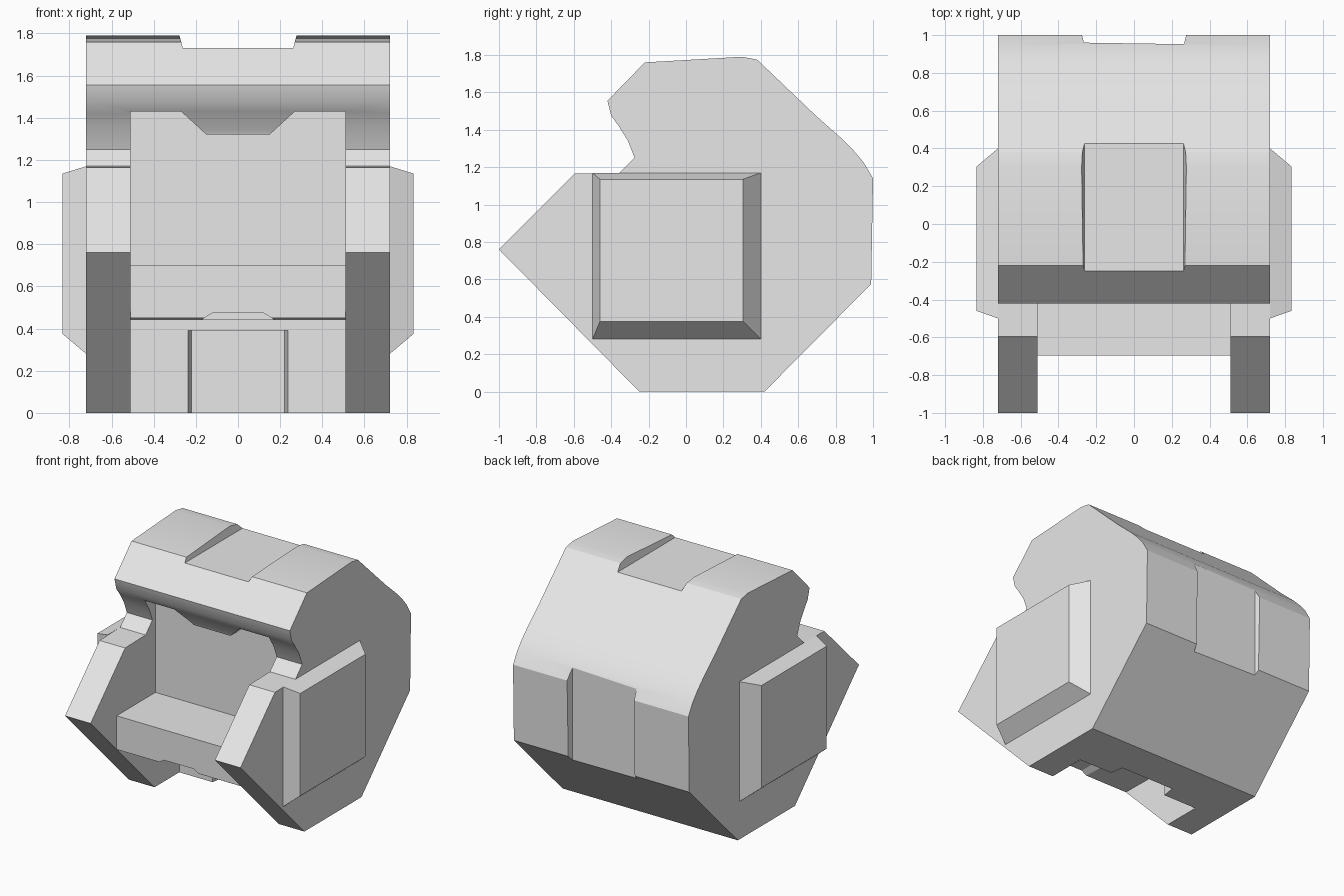
import bpy, bmesh, math

old = bpy.data.objects.get("Cube")
if old:
    bpy.data.objects.remove(old, do_unlink=True)

grey = bpy.data.materials.new("plain_grey")
grey.use_nodes = True
grey.diffuse_color = (0.8, 0.8, 0.8, 1)
for node in grey.node_tree.nodes:
    if node.type == 'BSDF_PRINCIPLED':
        node.inputs["Base Color"].default_value = grey.diffuse_color


def place(axis, a, b, t):
    """Put a profile point (a, b) at distance t along the axis."""
    return {'x': (t, a, b), 'y': (a, t, b), 'z': (a, b, t)}[axis]


def loft(name, axis, start, end, t0, t1):
    """Solid between two matching outlines on planes t0 and t1."""
    bm = bmesh.new()
    lo = [bm.verts.new(place(axis, a, b, t0)) for a, b in start]
    hi = [bm.verts.new(place(axis, a, b, t1)) for a, b in end]
    bm.faces.new(lo)
    bm.faces.new(hi)
    n = len(lo)
    for i in range(n):
        j = (i + 1) % n
        bm.faces.new((lo[i], lo[j], hi[j], hi[i]))
    bmesh.ops.recalc_face_normals(bm, faces=bm.faces)
    mesh = bpy.data.meshes.new(name)
    bm.to_mesh(mesh)
    bm.free()
    mesh.materials.append(grey)
    obj = bpy.data.objects.new(name, mesh)
    bpy.context.collection.objects.link(obj)
    return obj


def prism(name, axis, outline, t0, t1):
    return loft(name, axis, outline, outline, t0, t1)


def activate(obj):
    bpy.ops.object.select_all(action='DESELECT')
    obj.select_set(True)
    bpy.context.view_layer.objects.active = obj


def cut(obj, cutter):
    """Subtract the cutter, then discard it."""
    cutter.hide_render = True
    mod = obj.modifiers.new("cut", 'BOOLEAN')
    mod.operation = 'DIFFERENCE'
    mod.solver = 'EXACT'
    mod.object = cutter
    activate(obj)
    bpy.ops.object.modifier_apply(modifier=mod.name)
    bpy.data.objects.remove(cutter, do_unlink=True)


def trapezoid(w0, v0, w1, v1):
    return [(-w0, v0), (w0, v0), (w1, v1), (-w1, v1)]


def rect(a0, b0, a1, b1):
    return [(a0, b0), (a1, b0), (a1, b1), (a0, b1)]


# Helmet shell: side profile (y, z) swept across the width
shell_profile = [
    (-0.25, 0), (0.42, 0), (0.99, 0.575), (1.0, 1.14),            # base and back
    (0.95, 1.225), (0.895, 1.29), (0.83, 1.355), (0.70, 1.47),    # rounded nape
    (0.38, 1.775), (0.30, 1.79), (-0.22, 1.76),                   # crown
    (-0.42, 1.555), (-0.40, 1.475), (-0.36, 1.42),                # brow
    (-0.31, 1.34), (-0.275, 1.25), (-0.355, 1.17),                # visor hollow
    (-0.595, 1.165), (-1.0, 0.76)]                                # cheek guard
shell = prism("helmet_shell", 'x', shell_profile, -0.72, 0.72)

# Face opening above and below the chin ledge, leaving the brow tongue
opening_profile = [
    (-1.2, 1.43), (-0.24, 1.43), (-0.24, 0.70), (-0.695, 0.70),
    (-0.695, 0.45), (0.04, 0.44), (0.04, -0.1), (-1.2, -0.1)]
opening = prism("face_opening", 'x', opening_profile, -0.51, 0.51)
tongue = trapezoid(0.15, 1.32, 0.346, 1.50)
cut(opening, prism("brow_tongue", 'y', tongue, -1.4, 0.0))
cut(shell, opening)

# Chin notch and the recess below it
cut(shell, prism("chin_notch", 'y', trapezoid(0.24, 0.40, 0.12, 0.475), -0.9, 0.03))
cut(shell, prism("neck_recess", 'z', trapezoid(0.26, -0.1, 0.22, 0.14), -0.1, 0.39))

# Flat grooves on the crown and the back
cut(shell, prism("crown_groove", 'y', trapezoid(0.262, 1.73, 0.295, 1.86), -0.6, 1.1))
back_groove = [(-0.265, 0.96), (0.265, 0.952), (0.30, 1.1), (-0.30, 1.1)]
cut(shell, prism("back_groove", 'z', back_groove, 0.2, 1.6))

activate(shell)
bpy.ops.object.shade_smooth_by_angle(angle=math.radians(25))

# Bevelled ear plates on both sides
for side, sign in (("left", 1), ("right", -1)):
    loft(side + "_ear_plate", 'x', rect(-0.5, 0.28, 0.4, 1.17),
         rect(-0.46, 0.375, 0.305, 1.135), sign * 0.72, sign * 0.833)
